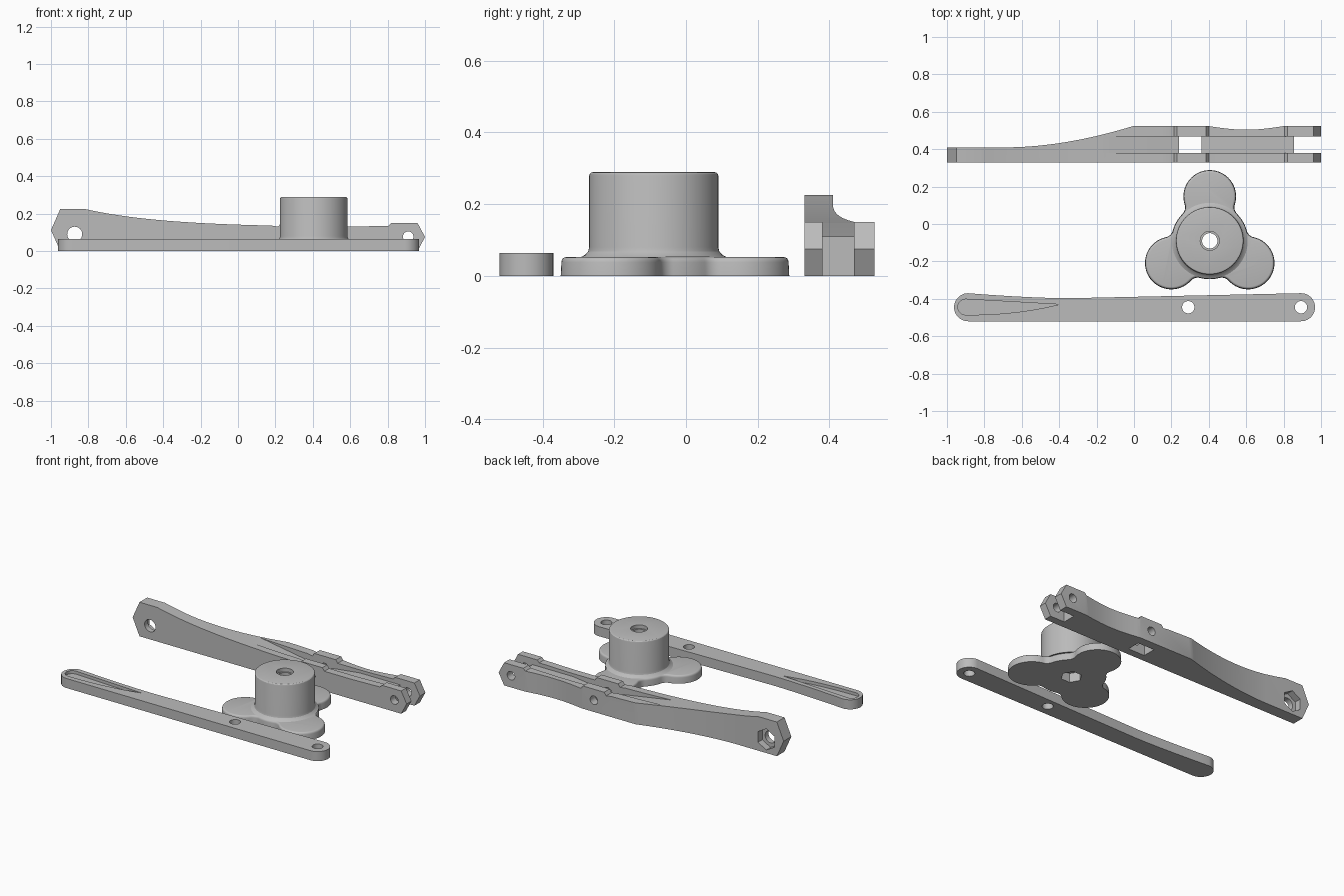
import bpy, bmesh, math
from math import sin, cos, pi, exp, acos, atan2, hypot
from mathutils import Matrix, Vector

cube = bpy.data.objects.get("Cube")
if cube:
    bpy.data.objects.remove(cube, do_unlink=True)

grey = bpy.data.materials.new("plain grey")
grey.use_nodes = True
grey.diffuse_color = (0.5, 0.5, 0.5, 1)
grey.node_tree.nodes["Principled BSDF"].inputs["Base Color"].default_value = (0.5, 0.5, 0.5, 1)


def loft(name, rings):
    """Closed solid through equal-length rings of 3D points."""
    bm = bmesh.new()
    loops = [[bm.verts.new(p) for p in ring] for ring in rings]
    n = len(loops[0])
    for a, b in zip(loops, loops[1:]):
        for i in range(n):
            j = (i + 1) % n
            bm.faces.new((a[i], a[j], b[j], b[i]))
    bm.faces.new(loops[0])
    bm.faces.new(loops[-1])
    bmesh.ops.recalc_face_normals(bm, faces=bm.faces)
    mesh = bpy.data.meshes.new(name)
    bm.to_mesh(mesh)
    bm.free()
    mesh.materials.append(grey)
    obj = bpy.data.objects.new(name, mesh)
    bpy.context.collection.objects.link(obj)
    return obj


def slab(name, outline, z0, z1):
    return loft(name, [[(x, y, z) for x, y in outline] for z in (z0, z1)])


def side_slab(name, outline, y0, y1):
    return loft(name, [[(x, y, z) for x, z in outline] for y in (y0, y1)])


def circle(cx, cy, r, n=40, start=0.0, sweep=2 * pi):
    closed = abs(sweep) > 6.28
    return [(cx + r * cos(start + sweep * i / (n if closed else n - 1)),
             cy + r * sin(start + sweep * i / (n if closed else n - 1))) for i in range(n)]


def box(x0, x1, y0, y1):
    return [(x0, y0), (x1, y0), (x1, y1), (x0, y1)]


def combine(obj, tools, operation="DIFFERENCE"):
    bpy.context.view_layer.objects.active = obj
    for tool in tools:
        tool.hide_render = True
        mod = obj.modifiers.new("cut", "BOOLEAN")
        mod.operation, mod.solver, mod.object = operation, "EXACT", tool
        bpy.ops.object.modifier_apply(modifier=mod.name)
        bpy.data.objects.remove(tool, do_unlink=True)


def smooth(obj):
    bpy.ops.object.select_all(action="DESELECT")
    obj.select_set(True)
    bpy.context.view_layer.objects.active = obj
    bpy.ops.object.shade_smooth_by_angle(angle=math.radians(25))


# Flat link bar with rounded ends
mid = -0.445
outline = circle(-0.887, mid, 0.075, 24, pi / 2, pi)
outline += circle(0.893, mid, 0.075, 24, -pi / 2, pi)
for i in range(1, 30):
    x = 0.893 - 1.78 * i / 30
    if x > -0.35:
        y = -0.37 - 0.027 * (0.893 - x) / 1.243
    else:
        y = -0.397 + 0.027 * ((-0.35 - x) / 0.537) ** 1.6
    outline.append((x, y))
bar = slab("link_bar", outline, 0, 0.063)

# Teardrop recess: round left end tapering to a point
lower, upper = [], []
for i in range(24):
    t = i / 23
    x = -0.9 + 0.5 * t
    upper.append((x, -0.402 - 0.028 * t))
    lower.append((x, -0.486 + 0.056 * t ** 2.2))
recess = circle(-0.9, -0.444, 0.042, 14, pi / 2, pi)[1:-1] + lower[:-1] + upper[::-1]
combine(bar, [slab("recess_cutter", recess, 0.043, 0.1)]
        + [slab("hole_cutter", circle(x, mid, 0.033), -0.1, 0.2) for x in (0.29, 0.893)])
smooth(bar)

# Three-lobed hub plate: lobes, central disc and the fillets joining them
HX, HY = 0.405, -0.09


def lobed(inset):
    d, lobe, disc, f = 0.237, 0.141 - inset, 0.205 - inset, 0.05 + inset
    reach = disc + f
    a = acos((d * d + reach * reach - (lobe + f) ** 2) / (2 * d * reach))
    fx, fy = reach * cos(a), reach * sin(a)
    t = atan2(fy, fx - d)
    half = circle(d, 0, lobe, 18, 0, t)
    end = a - pi
    half += circle(fx, fy, f, 10, t - pi, end - (t - pi))[1:]
    half += circle(0, 0, disc, 5, a, pi / 3 - a)[1:]
    lobe_pts = [(x, -y) for x, y in half[:0:-1]] + half[:-1]
    pts = []
    for k in range(3):
        w = pi / 2 + k * 2 * pi / 3
        pts += [(HX + x * cos(w) - y * sin(w), HY + x * sin(w) + y * cos(w)) for x, y in lobe_pts]
    return pts


steps = [(0, 0), (0.002, 0.038)] + [(0.014 - 0.012 * cos(q), 0.038 + 0.014 * sin(q))
                                   for q in (pi / 8, pi / 4, 3 * pi / 8, pi / 2)]
hub = loft("lobed_hub", [[(x, y, z) for x, y in lobed(i)] for i, z in steps])

# Hub drum with a flared foot and rounded rim
drum = [(0.205, 0.03), (0.203, 0.052), (0.191, 0.059), (0.183, 0.068), (0.18, 0.08)]
drum += [(0.17 + 0.01 * cos(q), 0.279 + 0.01 * sin(q)) for q in (0, pi / 6, pi / 3, pi / 2)]
drum_obj = loft("drum", [[(x, y, z) for x, y in circle(HX, HY, r, 64)] for r, z in drum[1:]])
combine(hub, [drum_obj], "UNION")
combine(hub, [slab("bore_cutter", circle(HX, HY, 0.041), -0.1, 0.4),
              slab("counterbore_cutter", circle(HX, HY, 0.051), 0.265, 0.4),
              slab("nut_cutter", circle(HX, HY, 0.064, 6), -0.1, 0.06)])
smooth(hub)

# Lever: side profile crossed with plan profile
side = [(0.96, 0), (1, 0.075), (0.96, 0.15), (0.82, 0.15), (0.805, 0.135), (0.6, 0.13),
        (0.4, 0.13), (0.385, 0.15), (0.23, 0.15), (0.215, 0.13)]
for i in range(33):
    x = 0.18 - i / 32
    side.append((x, 0.126 + 0.099 * exp(-2.3 * (x + 0.82))))
side += [(-0.95, 0.225), (-1, 0.112), (-0.95, 0)]
lever = side_slab("brake_lever", side, 0.33, 0.6)

plan = [(-1.1, 0.2), (1.1, 0.2), (1.1, 0.525)]
plan += [(0.81 - 0.42 * i / 16, 0.525 - 0.021 * sin(pi * i / 16)) for i in range(17)]
plan += [(-0.67 * i / 24, 0.41 + 0.115 * (1 - i / 24) ** 1.8) for i in range(25)]
plan += [(-1.1, 0.41)]
combine(lever, [slab("plan_shape", plan, -0.1, 0.4)], "INTERSECT")

# Channel with sloping floors, through window and open fork
S0, S1 = 0.38, 0.468
ramp = [(-0.17, 0.149), (0.25, 0.08), (0.25, 0.4), (-0.17, 0.4)]
seat = [(0.35, 0.085), (0.56, 0.11), (0.9, 0.11), (0.9, 0.4), (0.35, 0.4)]
combine(lever, [side_slab("ramp_cutter", ramp, S0, S1),
                side_slab("seat_cutter", seat, S0, S1),
                slab("window_cutter", box(0.24, 0.36, S0, S1), -0.1, 0.4),
                slab("fork_cutter", box(0.855, 1.1, S0, S1), -0.1, 0.4)])

# Cross holes and the nut pocket at the tall end
combine(lever, [side_slab("pin_cutter", circle(x, 0.077, 0.028), 0.2, 0.7) for x in (0.305, 0.91)]
        + [side_slab("pivot_cutter", circle(-0.873, 0.09, 0.04), 0.2, 0.7),
           side_slab("pivot_nut_cutter", circle(-0.873, 0.09, 0.07, 6, pi / 6), 0.365, 0.7)])
smooth(lever)
